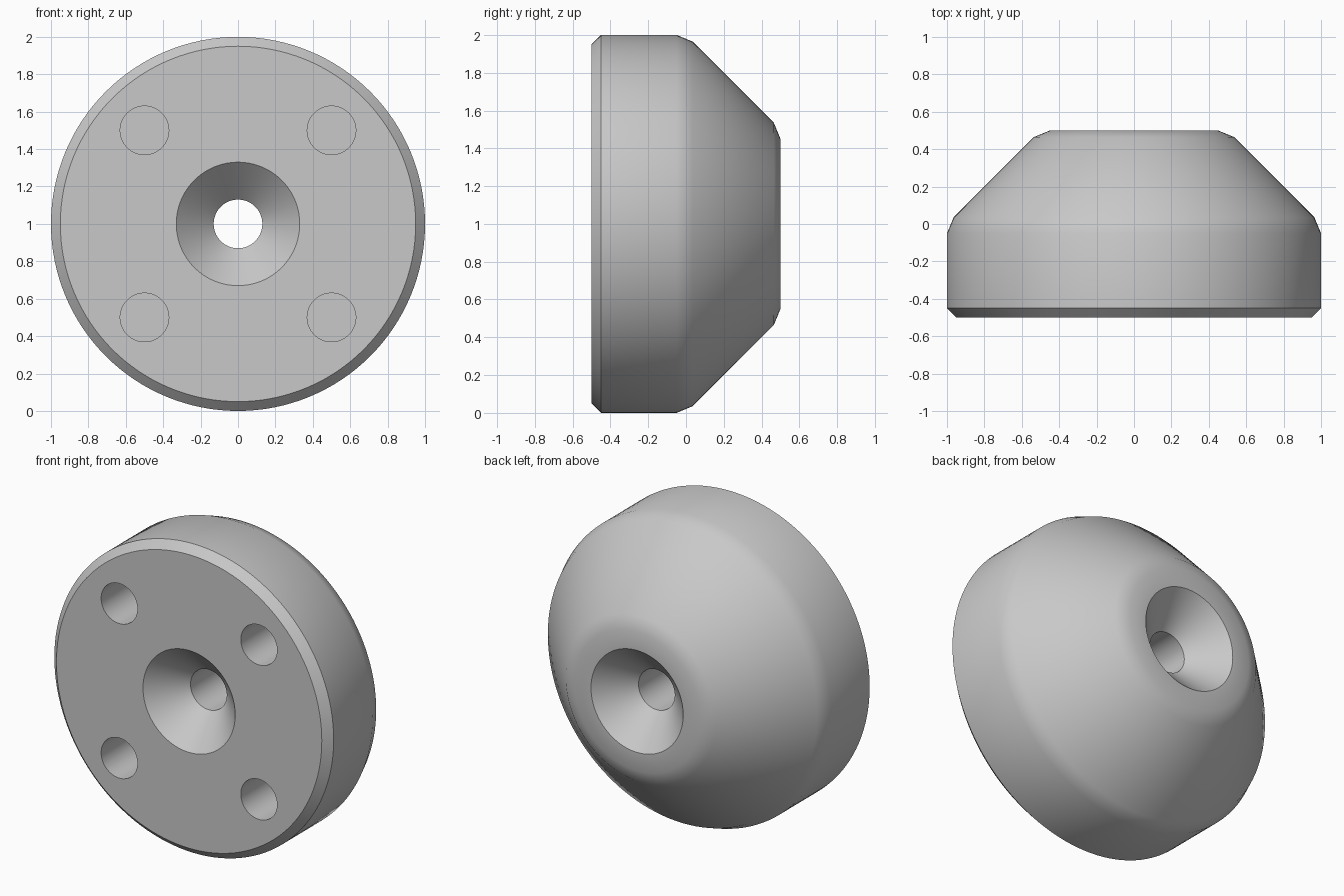
import bpy
import bmesh
import math
from mathutils import Vector

default = bpy.data.objects.get("Cube")
if default:
    bpy.data.objects.remove(default, do_unlink=True)

SEGMENTS = 128
BORE = 0.13          # radius of the centre bore and the blind holes
SINK = 0.33          # outer radius of both countersinks
BEVEL = 0.05
DIAG = BEVEL * math.sqrt(0.5)

grey = bpy.data.materials.new("plain grey")
grey.use_nodes = True
colour = (0.58, 0.58, 0.58, 1.0)
grey.diffuse_color = colour
grey.node_tree.nodes["Principled BSDF"].inputs["Base Color"].default_value = colour


def revolve(name, profile, centre, steps):
    """Spin a closed (radius, depth) profile around a front-to-back axis."""
    bm = bmesh.new()
    verts = [bm.verts.new((r, y, 0)) for r, y in profile]
    edges = [bm.edges.new((v, verts[(i + 1) % len(verts)]))
             for i, v in enumerate(verts)]
    bmesh.ops.spin(bm, geom=verts + edges, cent=(0, 0, 0), axis=(0, 1, 0),
                   angle=math.tau, steps=steps)
    bmesh.ops.remove_doubles(bm, verts=bm.verts[:], dist=1e-4)
    bmesh.ops.recalc_face_normals(bm, faces=bm.faces[:])
    bmesh.ops.translate(bm, verts=bm.verts[:], vec=Vector(centre))
    mesh = bpy.data.meshes.new(name)
    bm.to_mesh(mesh)
    bm.free()
    mesh.materials.append(grey)
    obj = bpy.data.objects.new(name, mesh)
    bpy.context.collection.objects.link(obj)
    return obj


# Conical body with a bore countersunk at both ends
body = revolve("conical_body", [
    (BORE, -0.3), (SINK, -0.5),
    (1 - BEVEL, -0.5), (1, -0.5 + BEVEL),
    (1, -BEVEL), (1 - DIAG, DIAG),
    (0.5 + DIAG, 0.5 - DIAG), (0.5 - BEVEL, 0.5),
    (SINK, 0.5), (BORE, 0.3),
], (0, 0, 1), SEGMENTS)

# Four blind holes in the front face
bpy.context.view_layer.objects.active = body
body.select_set(True)
for x in (-0.5, 0.5):
    for z in (0.5, 1.5):
        cutter = revolve("hole_cutter",
                         [(0, -0.6), (BORE, -0.6), (BORE, 0), (0, 0)],
                         (x, 0, z), SEGMENTS // 2)
        cutter.hide_render = True
        cut = body.modifiers.new("blind_hole", 'BOOLEAN')
        cut.operation = 'DIFFERENCE'
        cut.solver = 'EXACT'
        cut.object = cutter
        bpy.ops.object.modifier_apply(modifier=cut.name)
        bpy.data.objects.remove(cutter, do_unlink=True)

# Smooth curves, crisp rims
bpy.ops.object.shade_smooth_by_angle(angle=math.radians(30))
